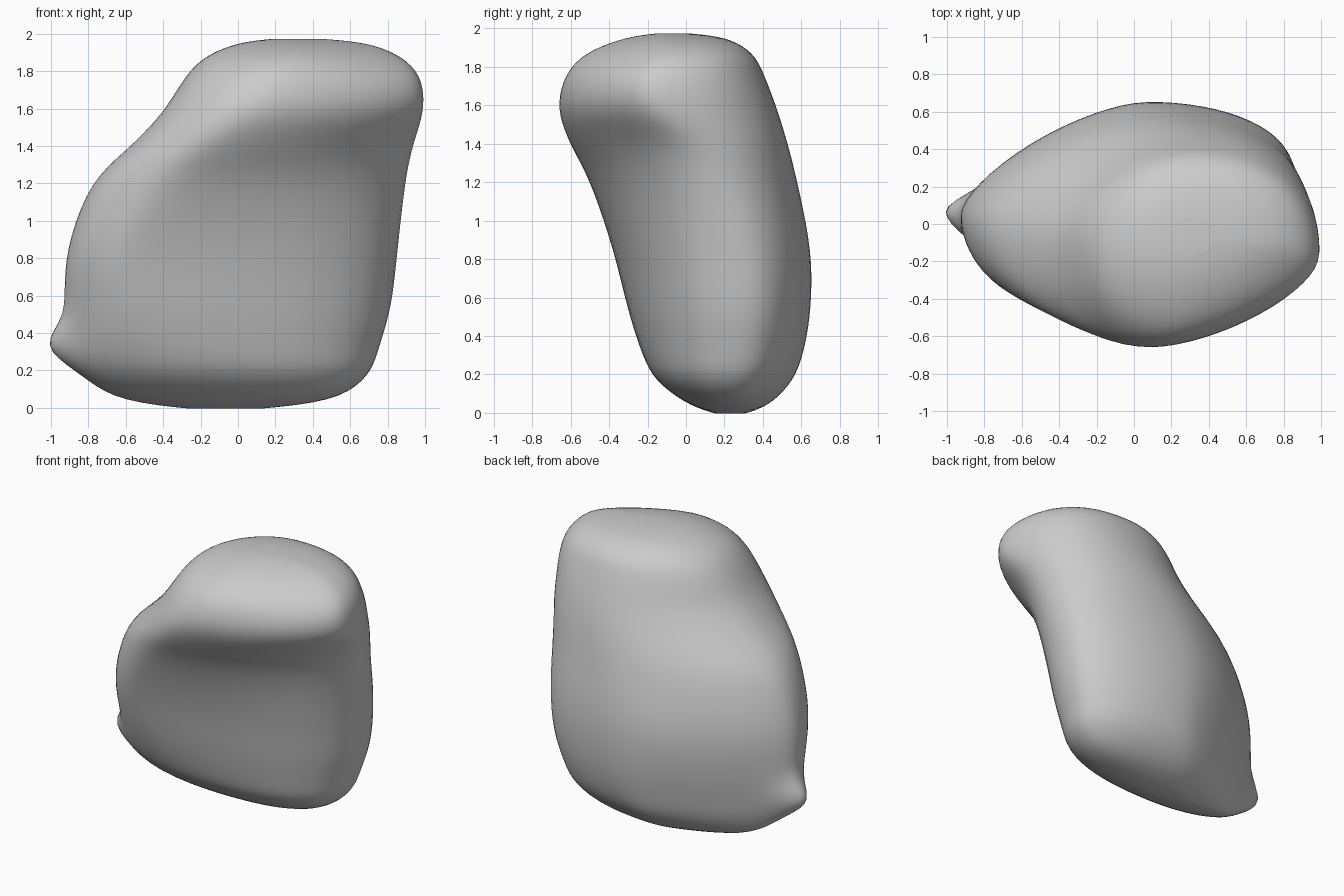
import bpy, bmesh, math
from mathutils import Vector

# Remove the default cube only
cube = bpy.data.objects.get("Cube")
if cube:
    bpy.data.objects.remove(cube, do_unlink=True)

# Stone sections from base to crown:
# height, left x, right x, front y, back y,
# y of left end, y of right end, x of front bulge, x of back bulge
SECTIONS = [
    (-.01, -.2, .06, .18, .28, .23, .23, -.07, -.07),
    (.04, -.62, .5, .02, .43, .2, .25, -.1, -.05),
    (.17, -.84, .7, -.16, .56, .11, .27, -.2, 0),
    (.33, -.92, .765, -.24, .62, .07, .29, -.35, .05),
    (.55, -.935, .83, -.31, .655, .07, .3, -.48, .05),
    (.85, -.92, .865, -.385, .655, .05, .27, -.54, .05),
    (1.2, -.79, .905, -.505, .585, 0, .14, -.3, .15),
    (1.4, -.58, .945, -.61, .535, -.05, .04, -.1, .25),
    (1.58, -.41, 1.0, -.67, .48, -.09, -.16, .08, .32),
    (1.75, -.3, .99, -.635, .415, -.09, -.19, .18, .32),
    (1.87, -.19, .89, -.525, .35, -.09, -.13, .25, .32),
    (1.95, .0, .69, -.32, .21, -.08, -.09, .28, .32),
    (1.975, .22, .4, -.14, .0, -.08, -.08, .3, .31),
]
SEGMENTS = 64
STEPS = 5
HEIGHT = SECTIONS[-1][0]
TIP = Vector((-.91, .07, .33))


def blend(a, b, c, d, t):
    """Smooth curve between b and c."""
    return b + t / 2 * (c - a + t * (2 * a - 5 * b + 4 * c - d
                                     + t * (3 * (b - c) + d - a)))


def smooth_sections(rows):
    last = len(rows) - 1
    for i in range(last):
        near = [rows[max(0, min(last, i + k))] for k in (-1, 0, 1, 2)]
        for step in range(STEPS):
            yield [blend(*values, step / STEPS) for values in zip(*near)]
    yield rows[-1]


def outline(section):
    """Four rounded quadrants, each with its own fullness."""
    z, left, right, front, back, left_y, right_y, front_x, back_x = section
    h = z / HEIGHT
    for i in range(SEGMENTS):
        angle = math.tau * i / SEGMENTS
        c, s = math.cos(angle), math.sin(angle)
        end_x, end_y = (right, right_y) if c >= 0 else (left, left_y)
        mid_x, mid_y = (back_x, back) if s >= 0 else (front_x, front)
        if s >= 0:
            power = 1 - .15 * h if c >= 0 else 1.6 - .6 * h
        else:
            power = max(.85, .34 + 1.18 * h) if c >= 0 else .95
        yield Vector((mid_x + (end_x - mid_x) * abs(c) ** power,
                      end_y + (mid_y - end_y) * abs(s) ** power, z))


# Loft the stone and close its base and crown
bm = bmesh.new()
rings = [[bm.verts.new(p) for p in outline(s)] for s in smooth_sections(SECTIONS)]
for low, high in zip(rings, rings[1:]):
    for i in range(SEGMENTS):
        j = (i + 1) % SEGMENTS
        bm.faces.new((low[i], low[j], high[j], high[i]))
bm.faces.new(rings[0][::-1])
bm.faces.new(rings[-1])
bmesh.ops.recalc_face_normals(bm, faces=bm.faces)

# Even out the loft, then pull out the small point low on one end
for _ in range(10):
    bmesh.ops.smooth_vert(bm, verts=bm.verts, factor=.5,
                          use_axis_x=True, use_axis_y=True, use_axis_z=True)
for v in bm.verts:
    v.co.x -= .1 * math.exp(-((v.co - TIP).length / .13) ** 2)

mesh = bpy.data.meshes.new("stone")
bm.to_mesh(mesh)
bm.free()
stone = bpy.data.objects.new("stone", mesh)
bpy.context.collection.objects.link(stone)

# Plain grey stone colour
grey = bpy.data.materials.new("stone grey")
grey.use_nodes = True
colour = (.6, .6, .6, 1)
grey.diffuse_color = colour
grey.node_tree.nodes["Principled BSDF"].inputs["Base Color"].default_value = colour
mesh.materials.append(grey)

# Smooth shading
bpy.ops.object.select_all(action='DESELECT')
stone.select_set(True)
bpy.context.view_layer.objects.active = stone
bpy.ops.object.shade_smooth_by_angle(angle=math.radians(60))
